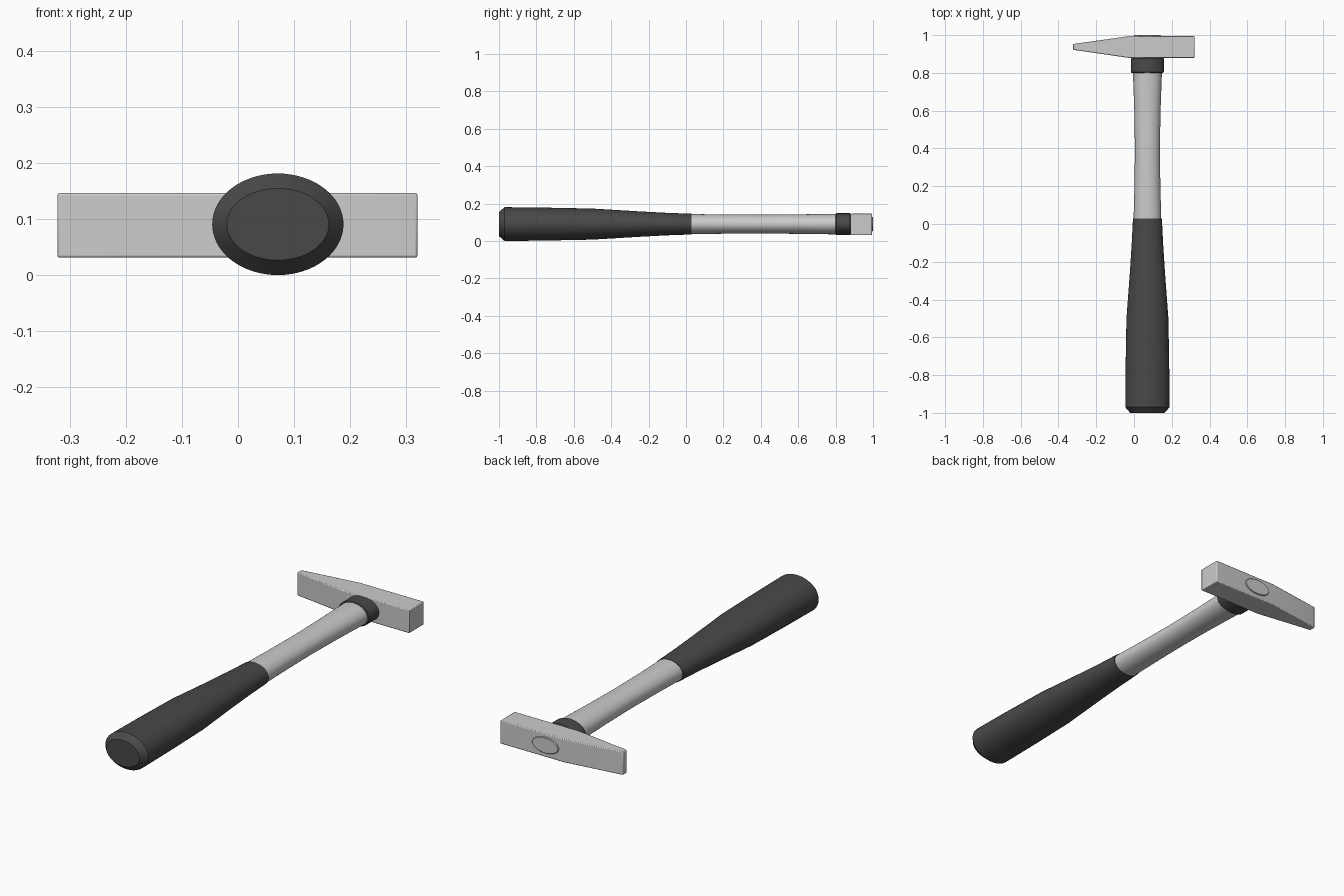
import bpy, bmesh, math

if "Cube" in bpy.data.objects:
    bpy.data.objects.remove(bpy.data.objects["Cube"])

CX, CZ = 0.071, 0.0905  # handle axis

dark = bpy.data.materials.new("dark_rubber")
dark.diffuse_color = (0.065, 0.065, 0.065, 1)
dark.use_nodes = True
dark.node_tree.nodes["Principled BSDF"].inputs["Base Color"].default_value = dark.diffuse_color


def finish(name, bm, mat=None, bevel=0):
    bmesh.ops.recalc_face_normals(bm, faces=bm.faces[:])
    me = bpy.data.meshes.new(name)
    bm.to_mesh(me)
    bm.free()
    ob = bpy.data.objects.new(name, me)
    bpy.context.collection.objects.link(ob)
    if mat:
        me.materials.append(mat)
    if bevel:
        mod = ob.modifiers.new("bevel", "BEVEL")
        mod.width, mod.segments = bevel, 2
        mod.limit_method, mod.angle_limit = 'ANGLE', math.radians(40)
    bpy.ops.object.select_all(action='DESELECT')
    bpy.context.view_layer.objects.active = ob
    ob.select_set(True)
    bpy.ops.object.shade_smooth_by_angle(angle=math.radians(30))
    return ob


def loft(name, sections, mat=None, n=64):
    """Elliptical rings (y, half width x, half height z) along the handle axis."""
    bm = bmesh.new()
    rings = []
    for y, a, b in sections:
        angles = [2 * math.pi * i / n for i in range(n)]
        rings.append([bm.verts.new((CX + a * math.cos(t), y, CZ + b * math.sin(t)))
                      for t in angles])
    for r, s in zip(rings, rings[1:]):
        for i in range(n):
            j = (i + 1) % n
            bm.faces.new((r[i], r[j], s[j], s[i]))
    bm.faces.new(rings[0])
    bm.faces.new(rings[-1])
    return finish(name, bm, mat)


# Dark grip with chamfered butt end
loft("grip", [(-1, .091, .064), (-.97, .117, .0905), (-.75, .1155, .088),
              (-.5, .111, .083), (-.25, .0925, .068), (-.1, .083, .060),
              (.03, .0765, .0555)], dark)

# Waisted shaft
loft("shaft", [(.02, .0735, .0535), (.2, .0685, .0515), (.4, .066, .0505),
               (.6, .0695, .052), (.81, .077, .055)])

# Collar below the head
loft("collar", [(.80, .083, .054), (.804, .087, .058),
                (.876, .087, .058), (.88, .083, .054)], dark)

# Shaft end showing through the head
loft("shaft_end", [(.87, .072, .039), (.997, .072, .039), (1, .069, .036)])

# Head: square face on the right, wedge peen on the left
outline = [(.32, .88), (.32, .994), (-.03, .994), (-.322, .953),
           (-.322, .922), (-.03, .88)]
bm = bmesh.new()
face = bm.faces.new([bm.verts.new((x, y, .031)) for x, y in outline])
ext = bmesh.ops.extrude_face_region(bm, geom=[face])
top = [v for v in ext["geom"] if isinstance(v, bmesh.types.BMVert)]
bmesh.ops.translate(bm, verts=top, vec=(0, 0, .115))
finish("hammer_head", bm, bevel=.004)
